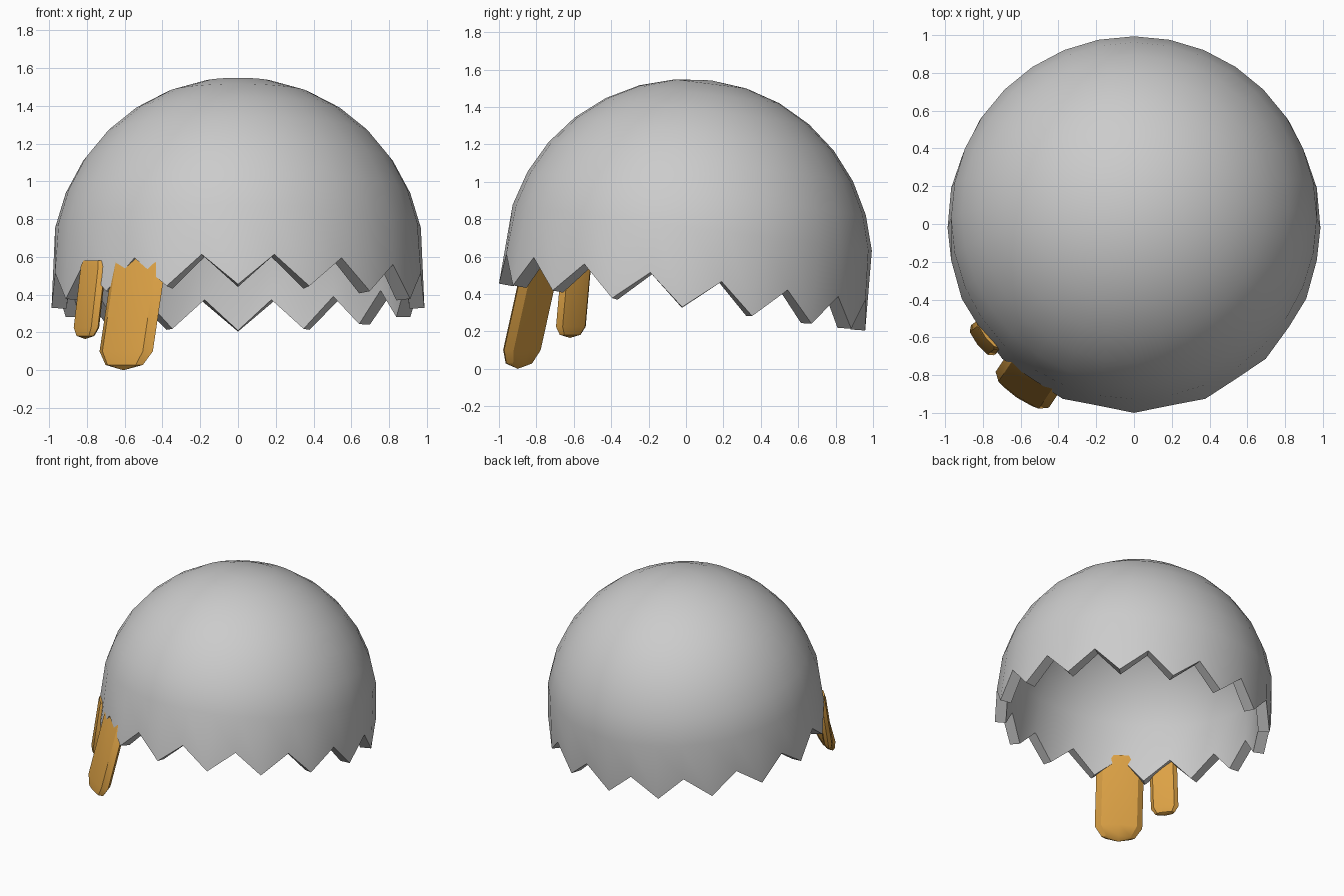
import bpy, bmesh
from math import sin, cos, pi, radians, atan2, copysign

if "Cube" in bpy.data.objects:
    bpy.data.objects.remove(bpy.data.objects["Cube"])


def finish(name, bm):
    """Turn a bmesh into a named, selected and active object."""
    mesh = bpy.data.meshes.new(name)
    bm.to_mesh(mesh)
    bm.free()
    ob = bpy.data.objects.new(name, mesh)
    bpy.context.collection.objects.link(ob)
    bpy.ops.object.select_all(action='DESELECT')
    ob.select_set(True)
    bpy.context.view_layer.objects.active = ob
    return ob


# Cracked shell: upper half of a sphere with a zigzag rim
bm = bmesh.new()
bmesh.ops.create_uvsphere(bm, u_segments=32, v_segments=16, radius=0.987)
bmesh.ops.delete(bm, geom=[v for v in bm.verts if v.co.z < -0.01], context='VERTS')
for v in bm.verts:
    if abs(v.co.z) < 0.01:
        step = round(atan2(v.co.y, v.co.x) / (pi / 16))
        v.co.z = -0.235 if step % 2 == 0 else -0.073
shell = finish("cracked_shell", bm)
shell.location = (0, 0.009, 0.563)
shell.rotation_euler.x = radians(-7.3)
solid = shell.modifiers.new("thickness", 'SOLIDIFY')
solid.thickness = 0.08
solid.offset = -1
bpy.ops.object.modifier_apply(modifier=solid.name)
bpy.ops.object.shade_smooth_by_angle(angle=radians(30))

yolk = bpy.data.materials.new("yolk_amber")
yolk.diffuse_color = (0.72, 0.36, 0.06, 1)
yolk.use_nodes = True
yolk.node_tree.nodes["Principled BSDF"].inputs["Base Color"].default_value = yolk.diffuse_color


def drip(name, azimuth, width, thick, z0, z1, r0, r1, round_h):
    """Flattened drip leaning outward, rounded at the bottom."""
    a = radians(azimuth)
    out, side = (-sin(a), -cos(a)), (cos(a), -sin(a))

    def power(t):
        return copysign(abs(t) ** 0.8, t)

    bm = bmesh.new()
    h = z1 - z0
    rings = []
    for dz, s in ((round_h * 0.28, 0.7), (round_h, 1), (h - 0.03, 1), (h, 0.85)):
        r = r0 + (r1 - r0) * dz / h
        ring = []
        for k in range(8):
            t = k * pi / 4
            w = power(cos(t)) * width / 2 * s
            d = r + power(sin(t)) * thick / 2 * s
            ring.append(bm.verts.new((out[0] * d + side[0] * w,
                                      out[1] * d + side[1] * w, z0 + dz)))
        rings.append(ring)
    for lo, hi in zip(rings, rings[1:]):
        for k in range(8):
            j = (k + 1) % 8
            bm.faces.new((lo[k], lo[j], hi[j], hi[k]))
    tip = bm.verts.new((out[0] * r0, out[1] * r0, z0))
    for k in range(8):
        bm.faces.new((rings[0][k], tip, rings[0][(k + 1) % 8]))
    bm.faces.new(rings[-1])
    bmesh.ops.recalc_face_normals(bm, faces=bm.faces)
    ob = finish(name, bm)
    ob.data.materials.append(yolk)
    bpy.ops.object.shade_smooth_by_angle(angle=radians(30))


# Yolk drips hanging from two notches at the front left
drip("large_yolk_drip", 34, 0.34, 0.09, 0.0, 0.60, 1.085, 0.925, 0.10)
drip("small_yolk_drip", 52.5, 0.20, 0.07, 0.165, 0.58, 1.02, 0.96, 0.06)
